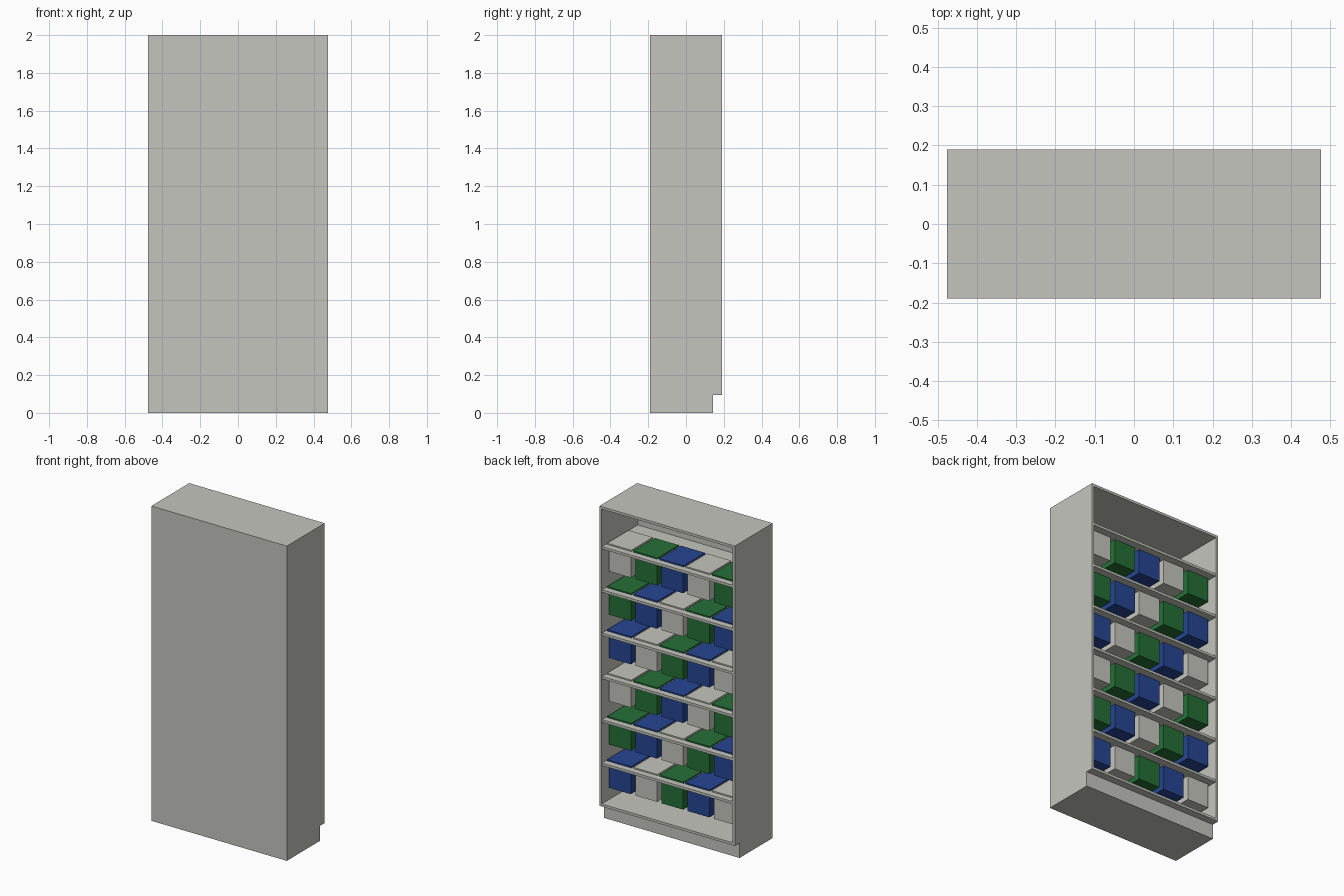
import bpy
from mathutils import Vector

cube = bpy.data.objects.get("Cube")
if cube:
    bpy.data.objects.remove(cube)


def material(name, rgb):
    m = bpy.data.materials.new(name)
    m.use_nodes = True
    m.diffuse_color = (*rgb, 1)
    m.node_tree.nodes["Principled BSDF"].inputs["Base Color"].default_value = (*rgb, 1)
    return m


grey = material("warm_grey", (0.56, 0.56, 0.52))
green = material("green", (0.018, 0.16, 0.038))
blue = material("blue", (0.019, 0.06, 0.29))


def box(name, low, high, mat):
    """Axis-aligned box between two corners."""
    low, high = Vector(low), Vector(high)
    bpy.ops.mesh.primitive_cube_add(size=1, location=(low + high) / 2)
    ob = bpy.context.object
    ob.name = name
    ob.scale = high - low
    bpy.ops.object.transform_apply(location=False, rotation=False, scale=True)
    ob.data.materials.append(mat)
    return ob


W, D, H = 0.476, 0.19, 2.0      # half width, half depth, height
T = 0.016                       # panel thickness
KICK, KICK_Y = 0.095, 0.142     # plinth height and its recessed face
inner = W - T

# Carcass: closed at the front, open at the back, on a recessed plinth
box("front_panel", (-W, -D, KICK), (W, -D + T, H), grey)
for side, s in (("left", 1), ("right", -1)):
    x0, x1 = sorted((s * inner, s * W))
    box(side + "_wall", (x0, -D + T, KICK), (x1, D, H), grey)
box("top_panel", (-inner, -D + T, H - T), (inner, D, H), grey)
box("bottom_panel", (-inner, -D + T, KICK), (inner, D, KICK + T), grey)
box("plinth", (-W, -D, 0), (W, KICK_Y, KICK), grey)

# Shelves with a row of hanging bins, colours stepping along by one per row
ROWS, COLS = 6, 5
STEP, TOP = 0.275, 1.745
PITCH = 2 * inner / COLS
colours = (grey, green, blue)
for row in range(ROWS):
    z = TOP - row * STEP
    box(f"shelf_{row + 1}", (-inner, -D + T, z - T), (inner, D - 0.004, z), grey)
    for col in range(COLS):
        x = inner - PITCH * (col + 0.5)
        mat = colours[(row + col) % 3]
        tag = f"{row + 1}_{col + 1}"
        box("bin_rim_" + tag, (x - 0.085, -0.07, z), (x + 0.085, 0.145, z + 0.008), mat)
        box("bin_body_" + tag, (x - 0.076, -0.06, z - 0.172), (x + 0.076, 0.137, z - T), mat)
